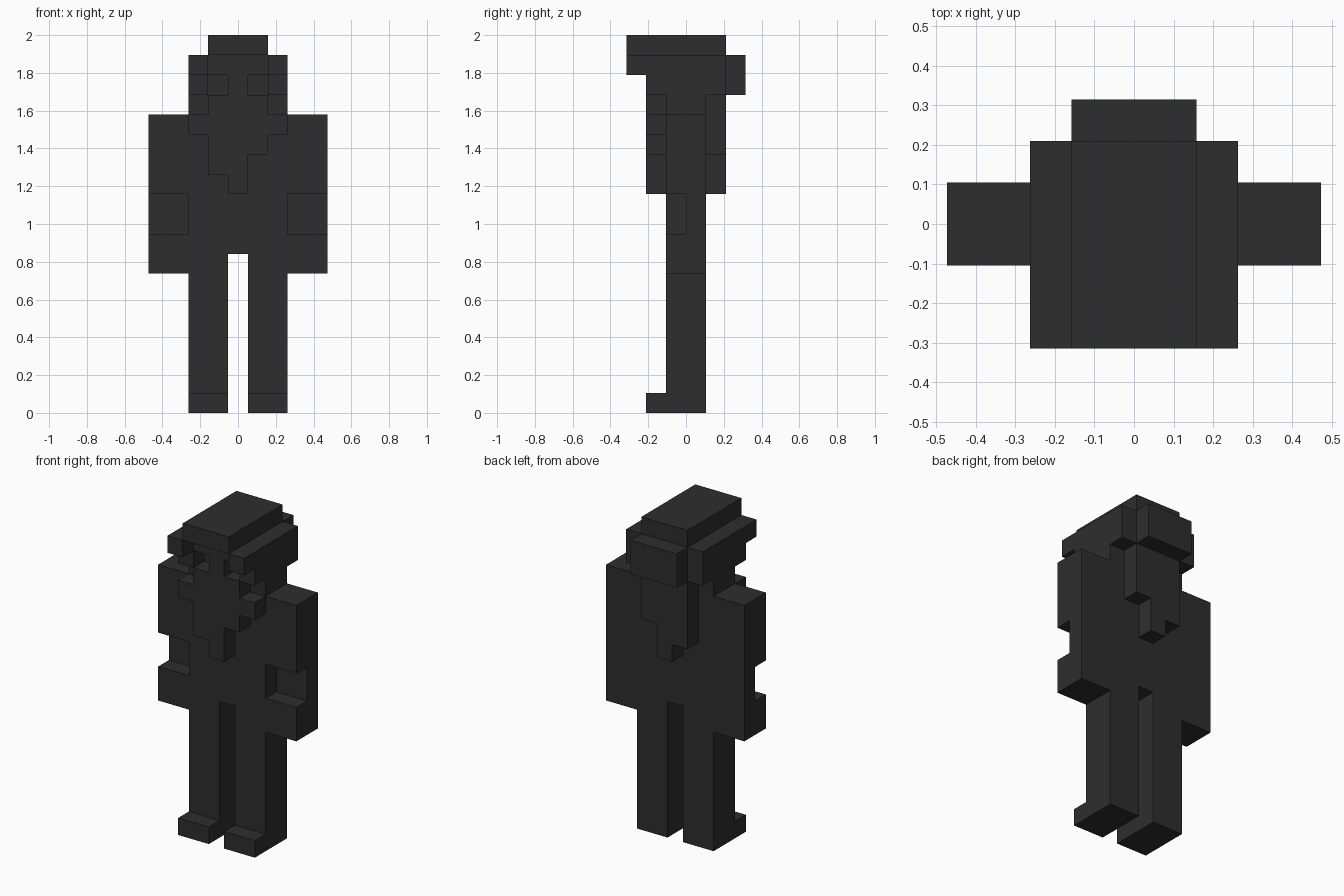
import bpy, bmesh
from mathutils import Vector

cube = bpy.data.objects.get("Cube")
if cube:
    bpy.data.objects.remove(cube, do_unlink=True)

U = 2 / 19  # edge of one block

mat = bpy.data.materials.new("charcoal")
mat.use_nodes = True
color = (0.027, 0.027, 0.027, 1)
mat.diffuse_color = color
mat.node_tree.nodes["Principled BSDF"].inputs["Base Color"].default_value = color


def box(x0, x1, y0, y1, z0, z1):
    """Blocks in a range; x is given in half steps around the centre line."""
    return {(x + 0.5 * ((2 * x0) % 2), y, z)
            for x in range(int(x0 // 1), int(x1 // 1))
            for y in range(y0, y1) for z in range(z0, z1)}


def mirror(cells):
    return {(-x - 1, y, z) for x, y, z in cells}


def tapered(y0, y1):
    """Lopsided pointed lock of hair, shared by beard and back hair."""
    return (box(-1.5, 1.5, y0, y1, 13, 15) | box(-1.5, 0.5, y0, y1, 12, 13)
            | box(-0.5, 0.5, y0, y1, 11, 12))


parts = {}

# Body and limbs
parts["torso"] = box(-2.5, 2.5, -1, 1, 8, 15)
arm = box(2.5, 4.5, -1, 1, 7, 15) - box(2.5, 4.5, -1, 0, 9, 11)
leg = box(0.5, 2.5, -1, 1, 0, 8)
foot = box(0.5, 2.5, -2, -1, 0, 1)
for name, cells in (("arm", arm), ("leg", leg), ("foot", foot)):
    parts["left_" + name] = cells
    parts["right_" + name] = mirror(cells)

# Head with recessed eyes
eye = box(0.5, 1.5, -2, -1, 16, 17)
face = box(-1.5, 1.5, -2, -1, 15, 18) - eye - mirror(eye)
parts["head"] = box(-2.5, 2.5, -1, 1, 15, 16) | box(-1.5, 1.5, -1, 2, 16, 18) | face

# Beard and hair
parts["beard"] = tapered(-2, -1) | box(-2.5, 2.5, -2, -1, 14, 15)
parts["back_hair"] = tapered(1, 2) | box(-1.5, 1.5, 1, 2, 15, 16)
parts["hair_bun"] = box(-1.5, 1.5, 2, 3, 16, 18)
side = box(1.5, 2.5, -2, 2, 16, 18) | box(1.5, 2.5, -3, -2, 17, 18)
parts["left_side_hair"] = side
parts["right_side_hair"] = mirror(side)
parts["top_hair"] = box(-1.5, 1.5, -3, 2, 18, 19)

solid = set().union(*parts.values())


def build(name, cells):
    """Skin the exposed sides of the blocks, then merge flat areas."""
    bm = bmesh.new()
    for cell in sorted(cells):
        for axis in range(3):
            for sign in (-1, 1):
                step = [0, 0, 0]
                step[axis] = sign
                if tuple(c + s for c, s in zip(cell, step)) in solid:
                    continue
                n = Vector(step) / 2
                a = Vector((0, 0, 0))
                a[(axis + 1) % 3] = 0.5
                b = n.cross(a) * 2
                mid = Vector(cell) + Vector((0.5, 0.5, 0.5)) + n
                ring = (mid - a - b, mid + a - b, mid + a + b, mid - a + b)
                bm.faces.new([bm.verts.new(p * U) for p in ring])
    bmesh.ops.remove_doubles(bm, verts=bm.verts, dist=U / 100)
    bmesh.ops.dissolve_limit(bm, angle_limit=0.01, verts=bm.verts, edges=bm.edges)
    mesh = bpy.data.meshes.new(name)
    bm.to_mesh(mesh)
    bm.free()
    mesh.materials.append(mat)
    bpy.context.collection.objects.link(bpy.data.objects.new(name, mesh))


for part_name, part_cells in parts.items():
    build(part_name, part_cells)
